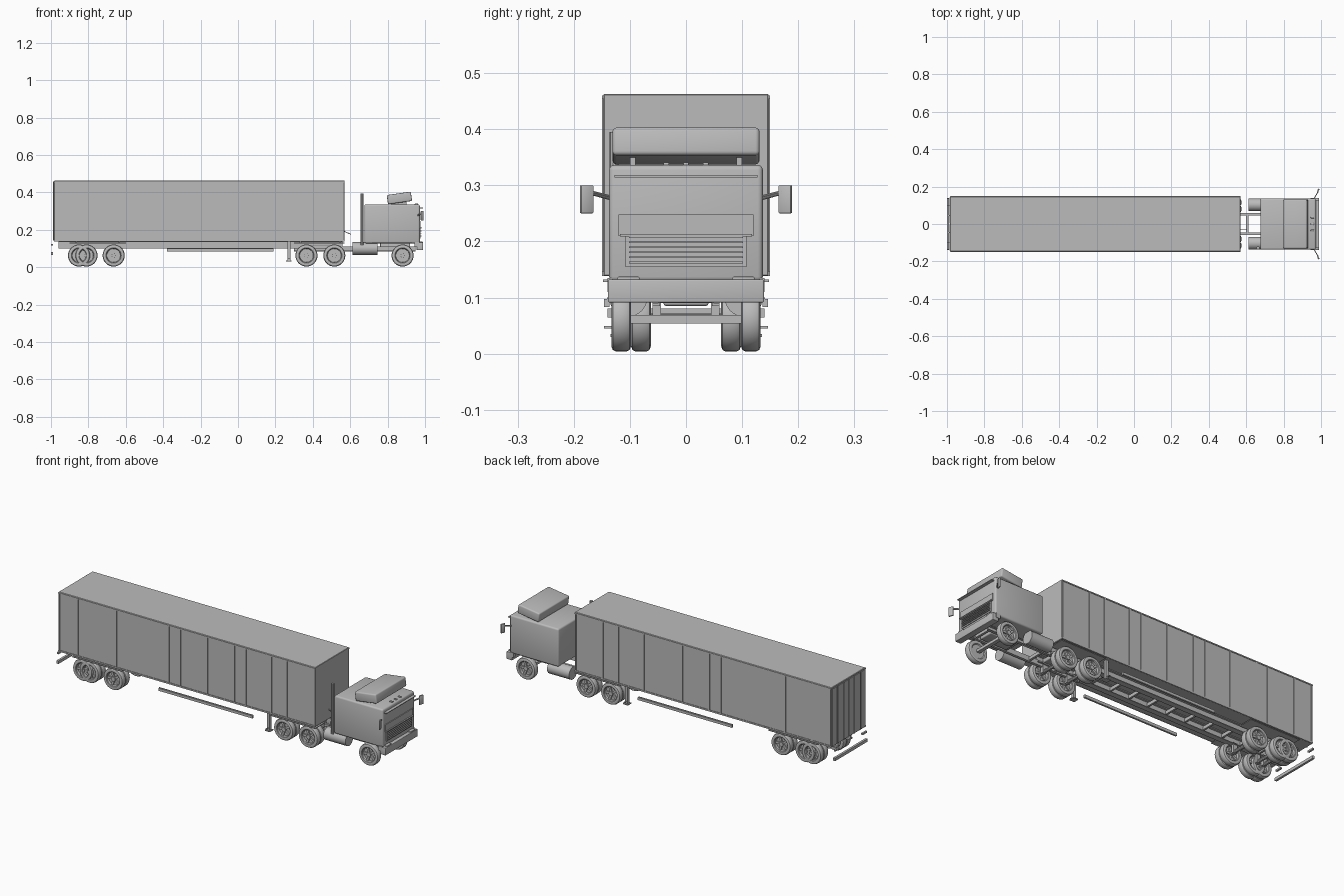
import bpy, bmesh, math
from mathutils import Matrix, Vector

if "Cube" in bpy.data.objects:
    bpy.data.objects.remove(bpy.data.objects["Cube"])

grey = bpy.data.materials.new("grey paint")
grey.diffuse_color = (0.5, 0.5, 0.5, 1)
grey.use_nodes = True
grey.node_tree.nodes["Principled BSDF"].inputs["Base Color"].default_value = grey.diffuse_color


def finish(name, bm, smooth=True):
    bmesh.ops.recalc_face_normals(bm, faces=bm.faces)
    me = bpy.data.meshes.new(name)
    bm.to_mesh(me)
    bm.free()
    me.materials.append(grey)
    ob = bpy.data.objects.new(name, me)
    bpy.context.collection.objects.link(ob)
    if smooth:
        bpy.ops.object.select_all(action='DESELECT')
        ob.select_set(True)
        bpy.context.view_layer.objects.active = ob
        bpy.ops.object.shade_smooth_by_angle(angle=math.radians(35))
    return ob


def box(bm, x, y, z, bevel=0, segs=3):
    """Box from (min, max) ranges, with optional rounded edges."""
    m = Matrix.Translation(((x[0] + x[1]) / 2, (y[0] + y[1]) / 2, (z[0] + z[1]) / 2))
    m = m @ Matrix.Diagonal((x[1] - x[0], y[1] - y[0], z[1] - z[0], 1))
    verts = bmesh.ops.create_cube(bm, size=1, matrix=m)['verts']
    if bevel:
        edges = list({e for v in verts for e in v.link_edges})
        bmesh.ops.bevel(bm, geom=edges, offset=bevel, segments=segs, profile=0.5, affect='EDGES')


def rod(bm, a, b, r, sides=12):
    a, b = Vector(a), Vector(b)
    d = b - a
    m = Matrix.Translation((a + b) / 2) @ d.to_track_quat('Z', 'Y').to_matrix().to_4x4()
    bmesh.ops.create_cone(bm, cap_ends=True, segments=sides, radius1=r, radius2=r,
                          depth=d.length, matrix=m)


def part(name, boxes, bevel=0, mirror=False, segs=3):
    """One object from several boxes, mirrored across y = 0 if asked."""
    bm = bmesh.new()
    for x, y, z in boxes:
        box(bm, x, y, z, bevel, segs)
        if mirror:
            box(bm, x, (-y[1], -y[0]), z, bevel, segs)
    return finish(name, bm)


def rods(name, items, mirror=False):
    bm = bmesh.new()
    for a, b, r in items:
        rod(bm, a, b, r, 24 if r > 0.01 else 10)
        if mirror:
            rod(bm, (a[0], -a[1], a[2]), (b[0], -b[1], b[2]), r, 24 if r > 0.01 else 10)
    return finish(name, bm)


WZ = 0.0625


def wheel(name, x, y, out):
    """Lathed tyre and dished rim with five spokes, outer face towards out."""
    bm = bmesh.new()
    profile = [(0, -0.012), (0.036, -0.012), (0.04, -0.016), (0.05, -0.0175), (0.056, -0.015),
               (0.059, -0.009), (0.059, 0.009), (0.056, 0.015), (0.05, 0.0175), (0.041, 0.016),
               (0.038, 0.013), (0.036, 0.001), (0, 0.001)]
    vs = [bm.verts.new((r, h, 0)) for r, h in profile]
    es = [bm.edges.new(p) for p in zip(vs, vs[1:])]
    bmesh.ops.spin(bm, geom=vs + es, axis=(0, 1, 0), cent=(0, 0, 0), angle=2 * math.pi,
                   steps=32, use_duplicate=False)
    bmesh.ops.remove_doubles(bm, verts=bm.verts, dist=1e-5)
    rod(bm, (0, 0, 0), (0, 0.014, 0), 0.012, 16)
    for i in range(5):
        old = set(bm.verts)
        box(bm, (0.008, 0.037), (0.001, 0.008), (-0.006, 0.006))
        new = [v for v in bm.verts if v not in old]
        bmesh.ops.rotate(bm, verts=new, cent=(0, 0, 0),
                         matrix=Matrix.Rotation(i * 2 * math.pi / 5, 3, 'Y'))
    ob = finish(name, bm)
    ob.location = (x, y, WZ)
    if out < 0:
        ob.rotation_euler.z = math.pi


# Wheels and axles
for label, x, dual in (("trailer_rear", -0.85, True), ("trailer_lift", -0.81, True),
                       ("trailer_front", -0.665, True), ("drive_rear", 0.366, True),
                       ("drive_front", 0.515, True), ("steer", 0.88, False)):
    for s in (-1, 1):
        wheel(label + "_outer_wheel", x, s * 0.1155, s)
        if dual:
            wheel(label + "_inner_wheel", x, s * 0.0803, -s)
    if dual:
        rods(label + "_axle", [((x, -0.11, WZ), (x, 0.11, WZ), 0.009)])
    else:
        part("steer_axle", [((x - 0.01, x + 0.01), (-0.1, 0.1), (0.054, 0.069))])

# Trailer body
X0, X1, W, Z0, Z1 = -0.983, 0.57, 0.147, 0.138, 0.463
part("trailer_box", [((X0, X1), (-W, W), (Z0, Z1))], 0.002, segs=1)
ribs = [X0 + (X1 - X0) * f for f in
        (0.004, 0.075, 0.18, 0.225, 0.33, 0.43, 0.475, 0.58, 0.685, 0.73, 0.83, 0.89, 0.996)]
part("side_ribs", [((x - 0.003, x + 0.003), (W - 0.001, W + 0.003), (Z0, Z1 - 0.004))
                   for x in ribs], mirror=True)
part("side_rails", [((X0, X1), (W - 0.001, W + 0.003), z)
                    for z in ((Z0, Z0 + 0.008), (Z1 - 0.009, Z1 - 0.003))], mirror=True)
part("rear_doors", [((X0 - 0.003, X0 + 0.001), (0.002, 0.142), (Z0 + 0.006, Z1 - 0.008))],
     mirror=True)
rods("door_lock_rods", [((X0 - 0.004, y, Z0 + 0.004), (X0 - 0.004, y, Z1 - 0.006), 0.0025)
                        for y in (0.045, 0.1)], mirror=True)

# Trailer underframe
part("trailer_beams", [((-0.96, 0.56), (0.052, 0.058), (0.1, Z0)),
                       ((-0.96, 0.56), (0.04, 0.07), (0.099, 0.103)),
                       ((-0.96, 0.56), (0.04, 0.07), (0.134, Z0))], mirror=True)
part("cross_members", [((-0.94 + i * 0.115, -0.93 + i * 0.115), (-0.055, 0.055), (0.112, 0.13))
                       for i in range(13)])
part("suspension_hangers", [((x - 0.012, x + 0.012), (0.045, 0.06), (0.055, 0.11))
                            for x in (-0.85, -0.81, -0.665, 0.366, 0.515)], mirror=True)
part("mudguards", [(x, (0.065, 0.148), (0.128, 0.132))
                   for x in ((-0.9, -0.6), (0.3, 0.57))], mirror=True)
part("mudguard_mounts", [((x, x + 0.01), (0.09, 0.11), (0.13, 0.14))
                         for x in (-0.87, -0.64, 0.33, 0.54)], mirror=True)
part("side_guard", [((-0.38, 0.19), (0.136, 0.146), (0.083, 0.097)),
                    ((-0.38, 0.19), (0.138, 0.141), (0.092, 0.1))], mirror=True)
part("landing_legs", [((0.264, 0.28), (0.112, 0.128), (0.035, Z0)),
                      ((0.257, 0.287), (0.105, 0.135), (0.03, 0.035)),
                      ((0.269, 0.275), (0.125, 0.146), (0.045, 0.049))], mirror=True)
part("rear_bumper", [((-1.0, -0.988), (-0.14, 0.14), (0.064, 0.08))])
part("rear_lights", [((-1.0, -0.99), (0.1, 0.137), (0.115, 0.124))], mirror=True)

# Tractor chassis
part("chassis_rails", [((0.3, 0.95), (0.046, 0.05), (0.085, 0.112)),
                       ((0.3, 0.95), (0.046, 0.06), (0.085, 0.089)),
                       ((0.3, 0.95), (0.046, 0.06), (0.108, 0.112))], mirror=True)
part("chassis_crossbars", [((x, x + 0.012), (-0.047, 0.047), (0.09, 0.107))
                           for x in (0.31, 0.44, 0.6, 0.75, 0.93)])
part("fifth_wheel", [((0.37, 0.52), (-0.06, 0.06), (0.112, 0.134))], 0.005)
part("engine", [((0.76, 0.92), (-0.04, 0.04), (0.085, 0.135))], 0.005)
rods("fuel_tanks", [((0.612, 0.103, 0.1), (0.745, 0.103, 0.1), 0.034)], mirror=True)
rods("exhaust_stack", [((0.663, -0.128, 0.12), (0.663, -0.128, 0.395), 0.008)])
rods("air_line", [((0.565, -0.03, 0.193), (0.603, -0.03, 0.176), 0.002)])

# Cab
part("cab", [((0.676, 0.972), (-0.137, 0.137), (0.128, 0.336))], 0.009)
part("front_bumper", [((0.955, 0.99), (-0.139, 0.139), (0.091, 0.132))], 0.003)
part("headlights", [((0.96, 0.988), (0.083, 0.122), (0.13, 0.137))], 0.002, mirror=True)
part("cab_steps", [((0.945, 0.97), (0.125, 0.14), (0.11, 0.135))], mirror=True)
part("sun_visor", [((0.96, 0.988), (-0.127, 0.127), (0.314, 0.318))])
part("grille_surround", [((0.965, 0.976), (-0.12, 0.12), (0.21, 0.248)),
                         ((0.965, 0.976), (-0.108, 0.108), (0.154, 0.21))])
part("grille_slats", [((0.973, 0.981), (-0.102, 0.102), (0.161 + i * 0.009, 0.164 + i * 0.009))
                      for i in range(6)])
part("wipers", [((0.97, 0.983), (-0.118, 0.118), (0.209, 0.213))])
part("marker_lights", [((0.945, 0.962), (y - 0.005, y + 0.005), (0.334, 0.341))
                       for y in (-0.035, 0, 0.035)], 0.002)

# Tilted roof deflector on two supports
bm = bmesh.new()
box(bm, (-0.065, 0.065), (-0.131, 0.131), (-0.025, 0.025), 0.007)
deflector = finish("roof_deflector", bm)
deflector.location = (0.863, 0, 0.37)
deflector.rotation_euler.y = math.radians(-8)
part("deflector_supports", [((0.82, 0.9), (0.09, 0.1), (0.33, 0.36))], mirror=True)

# Mirrors on arms
for s in (-1, 1):
    bm = bmesh.new()
    box(bm, (-0.004, 0.004), (-0.012, 0.012), (-0.025, 0.025), 0.002, 2)
    mirror = finish("side_mirror", bm)
    mirror.location = (0.984, s * 0.177, 0.275)
    mirror.rotation_euler.z = s * math.radians(-20)
rods("mirror_arms", [((0.96, 0.132, 0.275), (0.984, 0.172, 0.286), 0.0025),
                     ((0.96, 0.132, 0.279), (0.984, 0.172, 0.289), 0.0025)], mirror=True)
